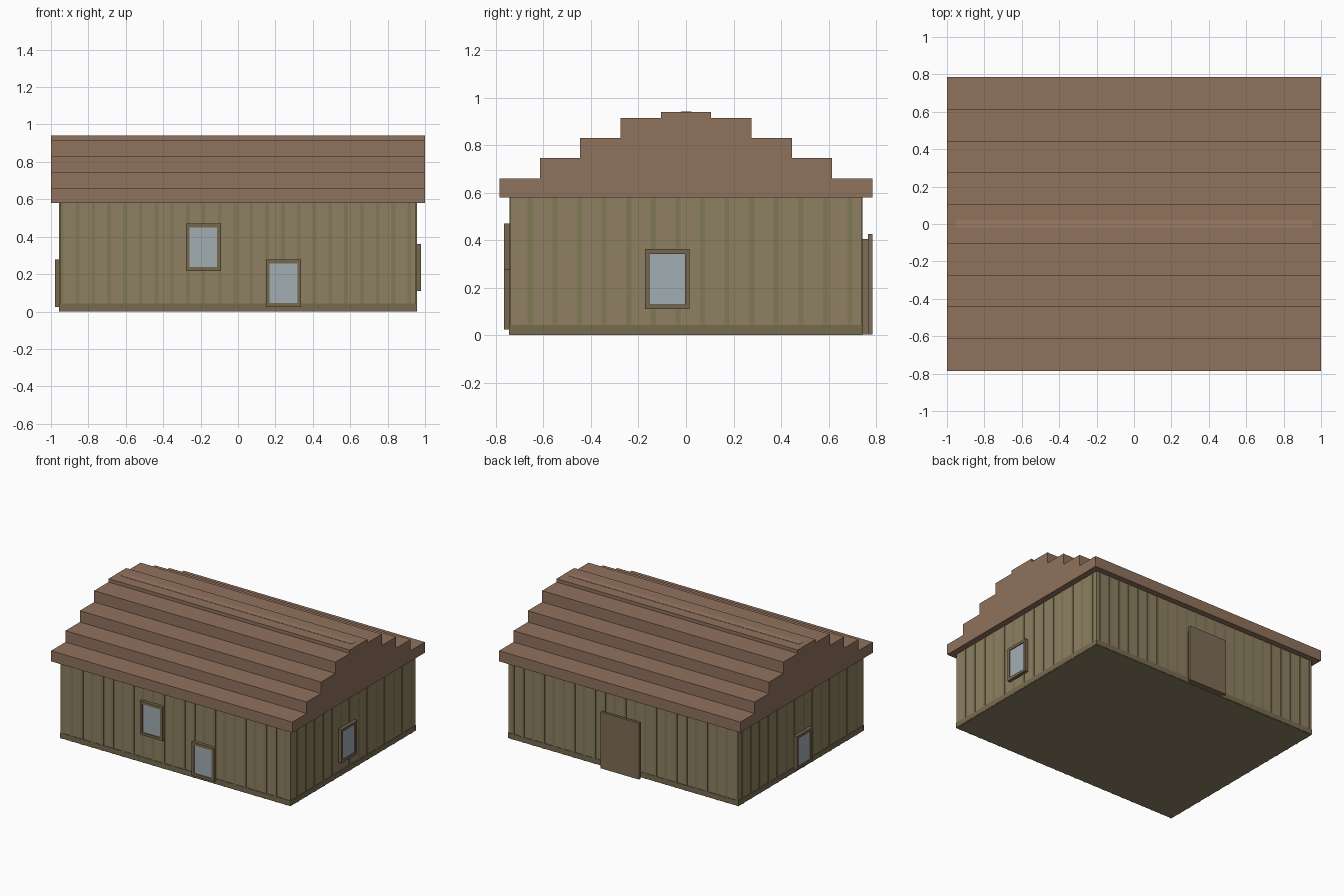
import bpy, bmesh

if "Cube" in bpy.data.objects:
    bpy.data.objects.remove(bpy.data.objects["Cube"])


def material(name, rgb):
    m = bpy.data.materials.new(name)
    m.diffuse_color = (*[(c / 255) ** 2.2 for c in rgb], 1)
    m.use_nodes = True
    m.node_tree.nodes["Principled BSDF"].inputs["Base Color"].default_value = m.diffuse_color
    return m


WALL = material("wall_wood", (141, 127, 98))
BATTEN = material("batten_wood", (127, 120, 88))
BASE = material("base_wood", (119, 106, 80))
ROOF = material("roof_tile", (143, 114, 93))
RIDGE = material("ridge_tile", (155, 122, 100))
FRAME = material("frame_wood", (119, 103, 78))
GLASS = material("window_glass", (160, 172, 178))
DOOR = material("door_wood", (126, 109, 86))


def add_object(name, bm, mat):
    bmesh.ops.recalc_face_normals(bm, faces=bm.faces)
    mesh = bpy.data.meshes.new(name)
    bm.to_mesh(mesh)
    bm.free()
    mesh.materials.append(mat)
    ob = bpy.data.objects.new(name, mesh)
    bpy.context.collection.objects.link(ob)
    return ob


def add_box(bm, lo, hi):
    verts = bmesh.ops.create_cube(bm, size=1)["verts"]
    for v in verts:
        for i in range(3):
            v.co[i] = (lo[i] + hi[i]) / 2 + v.co[i] * (hi[i] - lo[i])


def boxes(name, mat, *spans):
    bm = bmesh.new()
    for lo, hi in spans:
        add_box(bm, lo, hi)
    return add_object(name, bm, mat)


# Walls and base band
WX, WY, WZ, OUT = 0.953, 0.74, 0.58, 0.003
boxes("walls", WALL, ((-WX, -WY, 0), (WX, WY, WZ)))
boxes("base_band", BASE, ((-WX - 0.004, -WY - 0.004, 0.004), (WX + 0.004, WY + 0.004, 0.042)))

# Vertical battens on all four walls
spans = []
for k in range(23):
    x = -0.943 + 0.0845 * k
    for s in (-1, 1):
        ys = sorted((s * (WY - 0.01), s * (WY + OUT)))
        spans.append(((x - 0.01, ys[0], 0), (min(x + 0.01, WX), ys[1], WZ)))
for k in range(14):
    y = -0.655 + 0.1035 * k
    if y > WY - 0.01:
        break
    for s in (-1, 1):
        xs = sorted((s * (WX - 0.01), s * (WX + OUT)))
        spans.append(((xs[0], y - 0.011, 0), (xs[1], y + 0.011, WZ)))
boxes("wall_battens", BATTEN, *spans)

# Stepped roof: half profile mirrored, then extruded along x
steps = [(0.785, 0.66), (0.615, 0.745), (0.445, 0.83), (0.275, 0.915), (0.105, 0.94)]
half, z = [], WZ
for y, top in steps:
    half += [(y, z), (y, top)]
    z = top
profile = half + [(-y, z) for y, z in reversed(half)]
bm = bmesh.new()
face = bm.faces.new([bm.verts.new((-1, y, z)) for y, z in profile])
new = bmesh.ops.extrude_face_region(bm, geom=[face])["geom"]
bmesh.ops.translate(bm, vec=(2, 0, 0), verts=[g for g in new if isinstance(g, bmesh.types.BMVert)])
add_object("stepped_roof", bm, ROOF)
boxes("ridge_strip", RIDGE, ((-0.955, -0.02, 0.93), (0.955, 0.024, 0.942)))


def window(name, axis, side, c, z0, w=0.188, h=0.252):
    """Frame of four bars with a slightly recessed pane, on a wall facing axis."""
    wall = WX if axis == 0 else WY
    t = 0.02

    def span(a0, a1, b0, b1, depth):
        d = sorted((side * (wall - 0.01), side * (wall + depth)))
        if axis == 0:
            return (d[0], a0, b0), (d[1], a1, b1)
        return (a0, d[0], b0), (a1, d[1], b1)

    l, r, z1 = c - w / 2, c + w / 2, z0 + h
    boxes(name + "_frame", FRAME,
          span(l, r, z0, z0 + t, 0.025), span(l, r, z1 - t, z1, 0.025),
          span(l, l + t, z0 + t, z1 - t, 0.025), span(r - t, r, z0 + t, z1 - t, 0.025))
    boxes(name + "_glass", GLASS, span(l + t, r - t, z0 + t, z1 - t, 0.018))


window("front_window_left", 1, -1, -0.185, 0.218)
window("front_window_right", 1, -1, 0.243, 0.025)
window("right_window", 0, 1, -0.079, 0.11)
window("left_window", 0, -1, -0.01, 0.025)

# Back door: inner leaf and outer slab
boxes("door_leaf", DOOR, ((-0.14, WY - 0.01, 0.004), (0.14, 0.765, 0.405)))
boxes("door_slab", DOOR, ((-0.16, 0.765, 0.004), (0.16, 0.785, 0.426)))
